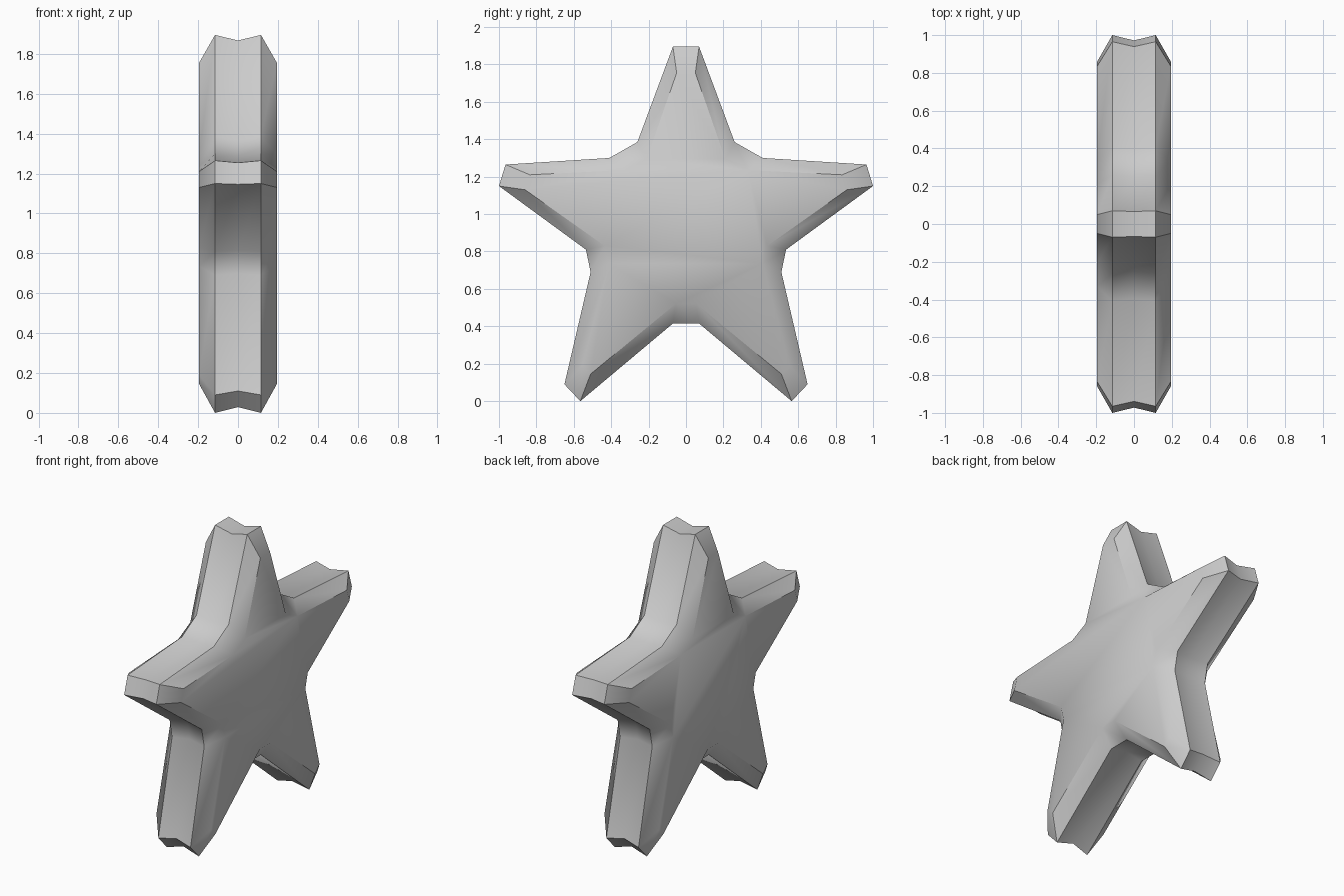
import bpy, bmesh, math

if "Cube" in bpy.data.objects:
    bpy.data.objects.remove(bpy.data.objects["Cube"])

# Right half of the star as (y, z), top to bottom: widest outline and face outline
OUTER = [(0.07, 1.895), (0.26, 1.385), (0.41, 1.30), (0.965, 1.265), (1.0, 1.15),
         (0.535, 0.81), (0.51, 0.69), (0.65, 0.09), (0.565, 0.0), (0.07, 0.415)]
FACE = [(0.05, 1.755), (0.21, 1.295), (0.33, 1.235), (0.835, 1.21), (0.86, 1.13),
        (0.435, 0.83), (0.41, 0.735), (0.555, 0.19), (0.51, 0.145), (0.055, 0.52)]


def full(half):
    return half + [(-y, z) for y, z in reversed(half)]


outer, face = full(OUTER), full(FACE)
# Shallow groove round the middle of the rim
groove = [(a[0] + 0.2 * (b[0] - a[0]), a[1] + 0.2 * (b[1] - a[1]))
          for a, b in zip(outer, face)]

# Loft the outlines through the thickness
bm = bmesh.new()
sections = [(-0.195, face), (-0.115, outer), (0, groove), (0.115, outer), (0.195, face)]
rings = [[bm.verts.new((x, y, z)) for y, z in pts] for x, pts in sections]
n = len(outer)
for a, b in zip(rings, rings[1:]):
    for i in range(n):
        j = (i + 1) % n
        bm.faces.new((a[i], a[j], b[j], b[i]))
bm.faces.new(rings[0])
bm.faces.new(rings[-1])
bmesh.ops.recalc_face_normals(bm, faces=bm.faces)

mesh = bpy.data.meshes.new("star")
bm.to_mesh(mesh)
bm.free()
star = bpy.data.objects.new("star", mesh)
bpy.context.collection.objects.link(star)

# Soft corners, crisp face and rim edges
bpy.context.view_layer.objects.active = star
star.select_set(True)
bpy.ops.object.shade_smooth_by_angle(angle=math.radians(42))
